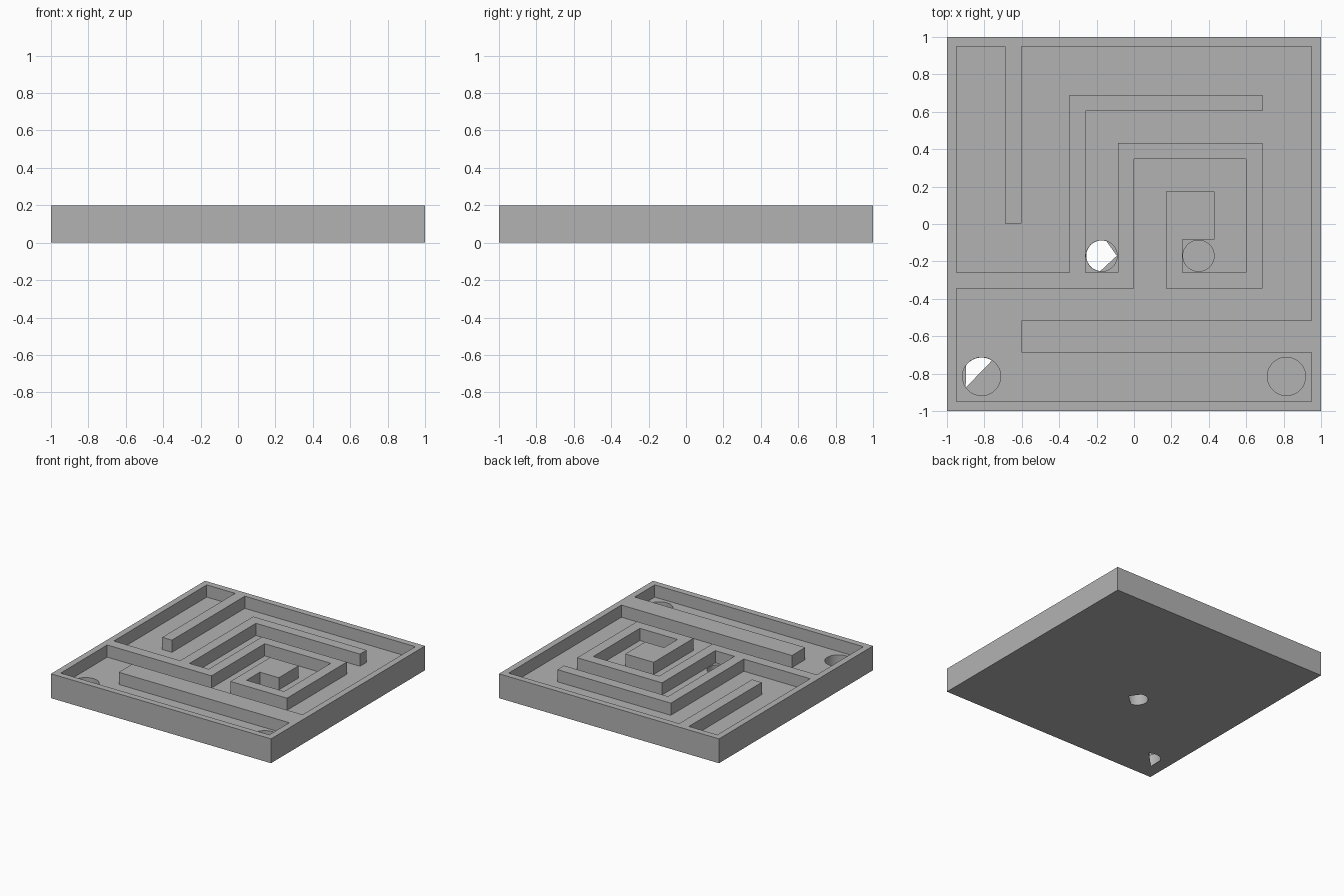
import bpy, bmesh
from math import sin, cos, radians

if "Cube" in bpy.data.objects:
    bpy.data.objects.remove(bpy.data.objects["Cube"])

HEIGHT, FLOOR, SKIN, INNER = 0.2, 0.1, 0.002, 0.948

grey = bpy.data.materials.new("grey plastic")
grey.use_nodes = True
tone = (0.45, 0.45, 0.45, 1)
grey.diffuse_color = tone
grey.node_tree.nodes["Principled BSDF"].inputs["Base Color"].default_value = tone


def prism(name, outline, z0, z1):
    """Extrude a flat outline between two heights."""
    bm = bmesh.new()
    face = bm.faces.new([bm.verts.new((x, y, z0)) for x, y in outline])
    top = bmesh.ops.extrude_face_region(bm, geom=[face])["geom"]
    verts = [v for v in top if isinstance(v, bmesh.types.BMVert)]
    bmesh.ops.translate(bm, verts=verts, vec=(0, 0, z1 - z0))
    bmesh.ops.recalc_face_normals(bm, faces=bm.faces)
    mesh = bpy.data.meshes.new(name)
    bm.to_mesh(mesh)
    bm.free()
    mesh.materials.append(grey)
    obj = bpy.data.objects.new(name, mesh)
    bpy.context.collection.objects.link(obj)
    return obj


def rect(x0, x1, y0, y1):
    return [(x0, y0), (x1, y0), (x1, y1), (x0, y1)]


def arc(cx, cy, r, a0, a1, steps):
    angles = [radians(a0 + (a1 - a0) * i / steps) for i in range(steps + 1)]
    return [(cx + r * cos(a), cy + r * sin(a)) for a in angles]


def cut(target, cutter):
    cutter.hide_render = True
    mod = target.modifiers.new("cut", "BOOLEAN")
    mod.operation = "DIFFERENCE"
    mod.solver = "EXACT"
    mod.object = cutter
    bpy.context.view_layer.objects.active = target
    bpy.ops.object.modifier_apply(modifier=mod.name)
    bpy.data.objects.remove(cutter)


# Tray with a raised rim
tray = prism("tray", rect(-1, 1, -1, 1), 0, HEIGHT)
cut(tray, prism("recess", rect(-INNER, INNER, -INNER, INNER), FLOOR, HEIGHT + 0.1))

# Round wells, left with a thin skin underneath
for x, y, r in [(-0.815, -0.815, 0.102), (0.815, -0.815, 0.102),
                (-0.173, -0.17, 0.083), (0.345, -0.17, 0.083)]:
    cut(tray, prism("well", arc(x, y, r, 0, 354.375, 63), SKIN, FLOOR + 0.05))

# Partial openings through the skin of the two left wells
corner = arc(-0.815, -0.815, 0.101, 57, 145, 16) + [(-0.9, -0.875)]
centre = arc(-0.173, -0.17, 0.082, 72, 265, 32) + [(-0.092, -0.17)]
for outline in (corner, centre):
    cut(tray, prism("opening", outline, -0.05, FLOOR / 2))

# Maze walls, level with the rim
prism("back_wall", rect(-0.69, -0.602, 0.002, INNER), FLOOR, HEIGHT)
prism("front_wall", rect(-0.602, INNER, -0.688, -0.515), FLOOR, HEIGHT)
spiral = [
    (-INNER, -0.258), (-0.345, -0.258), (-0.345, 0.69), (0.686, 0.69),
    (0.686, 0.604), (-0.26, 0.604), (-0.26, -0.258), (-0.086, -0.258),
    (-0.086, 0.434), (0.686, 0.434), (0.686, -0.344), (0.172, -0.344),
    (0.172, 0.174), (0.43, 0.174), (0.43, -0.084), (0.258, -0.084),
    (0.258, -0.258), (0.6, -0.258), (0.6, 0.347), (0, 0.347),
    (0, -0.344), (-INNER, -0.344)]
prism("spiral_wall", spiral, FLOOR, HEIGHT)

# Smooth well sides, crisp corners elsewhere
bpy.ops.object.select_all(action="DESELECT")
tray.select_set(True)
bpy.context.view_layer.objects.active = tray
bpy.ops.object.shade_smooth_by_angle(angle=radians(30))
